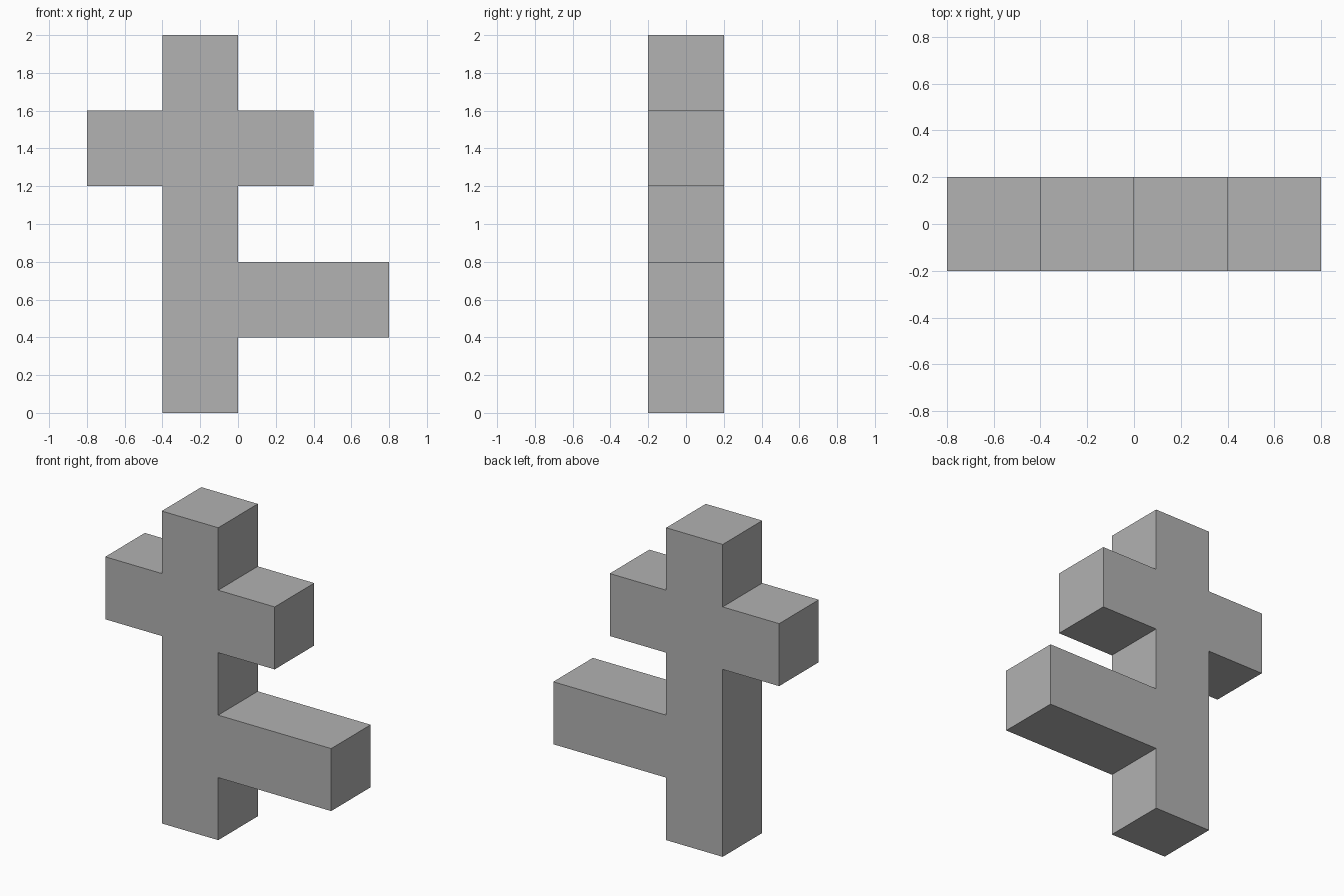
import bpy
import bmesh
from mathutils import Vector

if "Cube" in bpy.data.objects:
    bpy.data.objects.remove(bpy.data.objects["Cube"], do_unlink=True)

UNIT = 0.4  # width of the square beams

# Plain grey material
grey = bpy.data.materials.new("plain grey")
grey.use_nodes = True
colour = (0.445, 0.445, 0.445, 1)
grey.diffuse_color = colour
grey.node_tree.nodes["Principled BSDF"].inputs["Base Color"].default_value = colour

# Outline of the post with its crossbar and low side arm, in beam widths
outline = [
    (-1, 0), (0, 0),
    (0, 1), (2, 1), (2, 2), (0, 2),        # low side arm
    (0, 3), (1, 3), (1, 4), (0, 4),        # left end of the crossbar
    (0, 5), (-1, 5),                       # post top
    (-1, 4), (-2, 4), (-2, 3), (-1, 3),    # right end of the crossbar
]

# Extrude the outline from front to back
bm = bmesh.new()
front = bm.faces.new([bm.verts.new((x * UNIT, -UNIT / 2, z * UNIT)) for x, z in outline])
back = bmesh.ops.extrude_face_region(bm, geom=[front], use_keep_orig=True)
bmesh.ops.translate(bm, vec=Vector((0, UNIT, 0)),
                    verts=[v for v in back["geom"] if isinstance(v, bmesh.types.BMVert)])
bmesh.ops.recalc_face_normals(bm, faces=bm.faces)

mesh = bpy.data.meshes.new("branched_post")
bm.to_mesh(mesh)
bm.free()
mesh.materials.append(grey)
post = bpy.data.objects.new("branched_post", mesh)
bpy.context.collection.objects.link(post)
